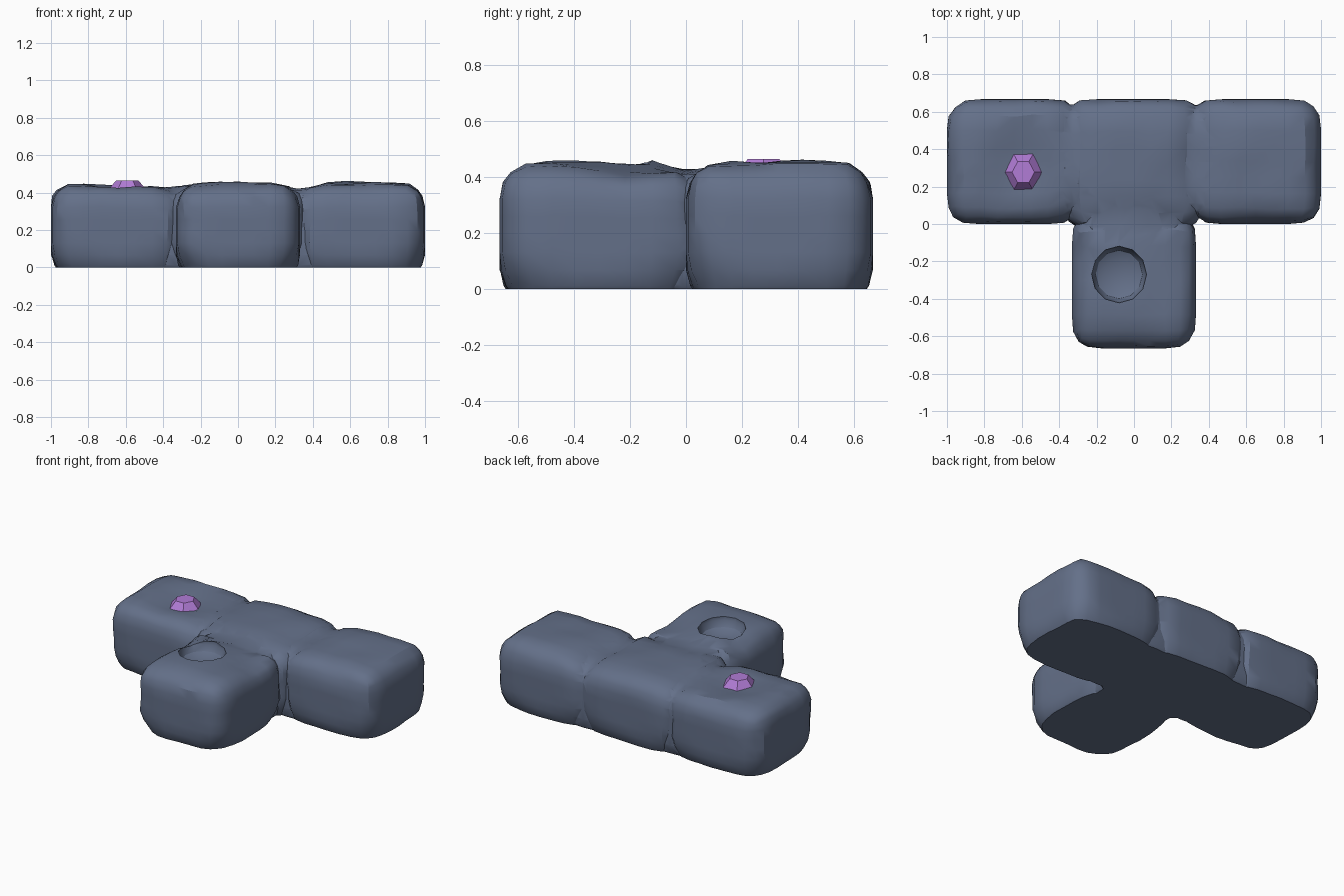
import bpy, bmesh, math
from mathutils import Vector, noise

if "Cube" in bpy.data.objects:
    bpy.data.objects.remove(bpy.data.objects["Cube"])


def material(name, color):
    m = bpy.data.materials.new(name)
    m.diffuse_color = (*color, 1)
    m.use_nodes = True
    m.node_tree.nodes["Principled BSDF"].inputs["Base Color"].default_value = m.diffuse_color
    return m


slate = material("slate_rock", (0.127, 0.162, 0.250))
violet = material("violet_crystal", (0.44, 0.20, 0.67))

# Broad swells and hollows of the top surface: x, y, height change, radius
SWELLS = [(-0.59, 0.27, -0.045, 0.18), (0.34, 0.12, -0.03, 0.11),
          (0.34, 0.33, -0.03, 0.11), (0.34, 0.55, -0.025, 0.11),
          (-0.34, 0.1, -0.025, 0.11), (-0.34, 0.55, -0.02, 0.11),
          (-0.1, 0.0, -0.03, 0.10), (0.12, 0.0, -0.035, 0.12),
          (0.2, -0.2, -0.04, 0.12), (-0.28, -0.2, -0.035, 0.10),
          (-0.08, -0.1, 0.02, 0.07), (0.0, -0.5, 0.012, 0.15),
          (0.6, 0.4, 0.012, 0.15)]


def swell(x, y):
    return sum(d * math.exp(-((x - a) ** 2 + (y - b) ** 2) / (r * r))
               for a, b, d, r in SWELLS)


def make_object(name, bm, mat):
    bmesh.ops.recalc_face_normals(bm, faces=bm.faces[:])
    me = bpy.data.meshes.new(name)
    bm.to_mesh(me)
    bm.free()
    me.materials.append(mat)
    ob = bpy.data.objects.new(name, me)
    bpy.context.collection.objects.link(ob)
    return ob


def boulder(name, x0, x1, y0, y1, high=0.45):
    """Rounded, weathered block reaching slightly below the ground."""
    low, rad = -0.06, 0.135
    mid = Vector(((x0 + x1) / 2, (y0 + y1) / 2, (low + high) / 2))
    half = Vector(((x1 - x0) / 2, (y1 - y0) / 2, (high - low) / 2))
    bm = bmesh.new()
    bmesh.ops.create_cube(bm, size=2)
    bmesh.ops.subdivide_edges(bm, edges=bm.edges[:], cuts=7, use_grid_fill=True)
    for v in bm.verts:
        p = Vector([c * h for c, h in zip(v.co, half)])
        core = Vector([max(-(h - rad), min(h - rad, c)) for c, h in zip(p, half)])
        p = core + (p - core).normalized() * rad + mid
        # Weathering: lumpy top, gently uneven sides, worn lower corners
        top = max(0, min(1, (p.z - 0.15) / 0.27))
        dx, dy = (p.x - mid.x) / half.x, (p.y - mid.y) / half.y
        p.z += top * (swell(p.x, p.y) + 0.016 * noise.noise(p * 6))
        n = noise.noise_vector(p * 6 + Vector((3, 7, 1)))
        p.x += 0.014 * n.x * (abs(dx) < 0.97)
        p.y += 0.014 * n.y * (abs(dy) < 0.97)
        wear = 0.05 * max(0, min(1, (0.12 - p.z) / 0.12)) * (dx * dy) ** 2
        p.x -= wear * dx
        p.y -= wear * dy
        v.co = p
    return make_object(name, bm, slate)


def boolean(target, other, operation):
    mod = target.modifiers.new(operation, 'BOOLEAN')
    mod.operation, mod.solver, mod.object = operation, 'EXACT', other
    bpy.context.view_layer.objects.active = target
    bpy.ops.object.modifier_apply(modifier=mod.name)
    bpy.data.objects.remove(other)


# T-shaped rock: four boulders, with fillers that soften the joints on top
rock = boulder("rock", -0.38, 0.37, -0.03, 0.667)
for part in (boulder("left_boulder", -1.0, -0.28, 0.0, 0.667),
             boulder("right_boulder", 0.295, 1.0, 0.0, 0.667),
             boulder("front_boulder", -0.332, 0.332, -0.665, 0.06),
             boulder("left_filler", -0.68, 0.02, 0.025, 0.64, 0.443),
             boulder("right_filler", 0.0, 0.66, 0.03, 0.635, 0.441),
             boulder("front_filler", -0.295, 0.295, -0.36, 0.34, 0.444)):
    boolean(rock, part, 'UNION')

# Flat underside
bm = bmesh.new()
bmesh.ops.create_cube(bm, size=1)
bmesh.ops.scale(bm, verts=bm.verts[:], vec=(3, 3, 1))
bmesh.ops.translate(bm, verts=bm.verts[:], vec=(0, 0, -0.5))
boolean(rock, make_object("ground_cutter", bm, slate), 'DIFFERENCE')


def stacked_rings(cx, cy, sides, stretch, levels):
    """Closed solid from stacked polygon rings given as (radius, height)."""
    bm = bmesh.new()
    rings = [[bm.verts.new((cx + r * math.cos(i * math.tau / sides),
                            cy + r * stretch * math.sin(i * math.tau / sides), z))
              for i in range(sides)] for r, z in levels]
    bm.faces.new(rings[0])
    bm.faces.new(rings[-1])
    for a, b in zip(rings, rings[1:]):
        for i in range(sides):
            j = (i + 1) % sides
            bm.faces.new((a[i], a[j], b[j], b[i]))
    return bm


# Shallow crater in the front boulder
bm = stacked_rings(-0.08, -0.27, 12, 1.03,
                   ((0.08, 0.375), (0.125, 0.397), (0.147, 0.435), (0.147, 0.6)))
boolean(rock, make_object("crater_cutter", bm, slate), 'DIFFERENCE')

bpy.ops.object.select_all(action='DESELECT')
rock.select_set(True)
bpy.context.view_layer.objects.active = rock
bpy.ops.object.shade_smooth_by_angle(angle=math.radians(30))

# Six-sided crystal set in the left boulder
bm = stacked_rings(-0.592, 0.277, 6, 1.08,
                   ((0.07, 0.35), (0.122, 0.392), (0.06, 0.465)))
make_object("crystal", bm, violet)
